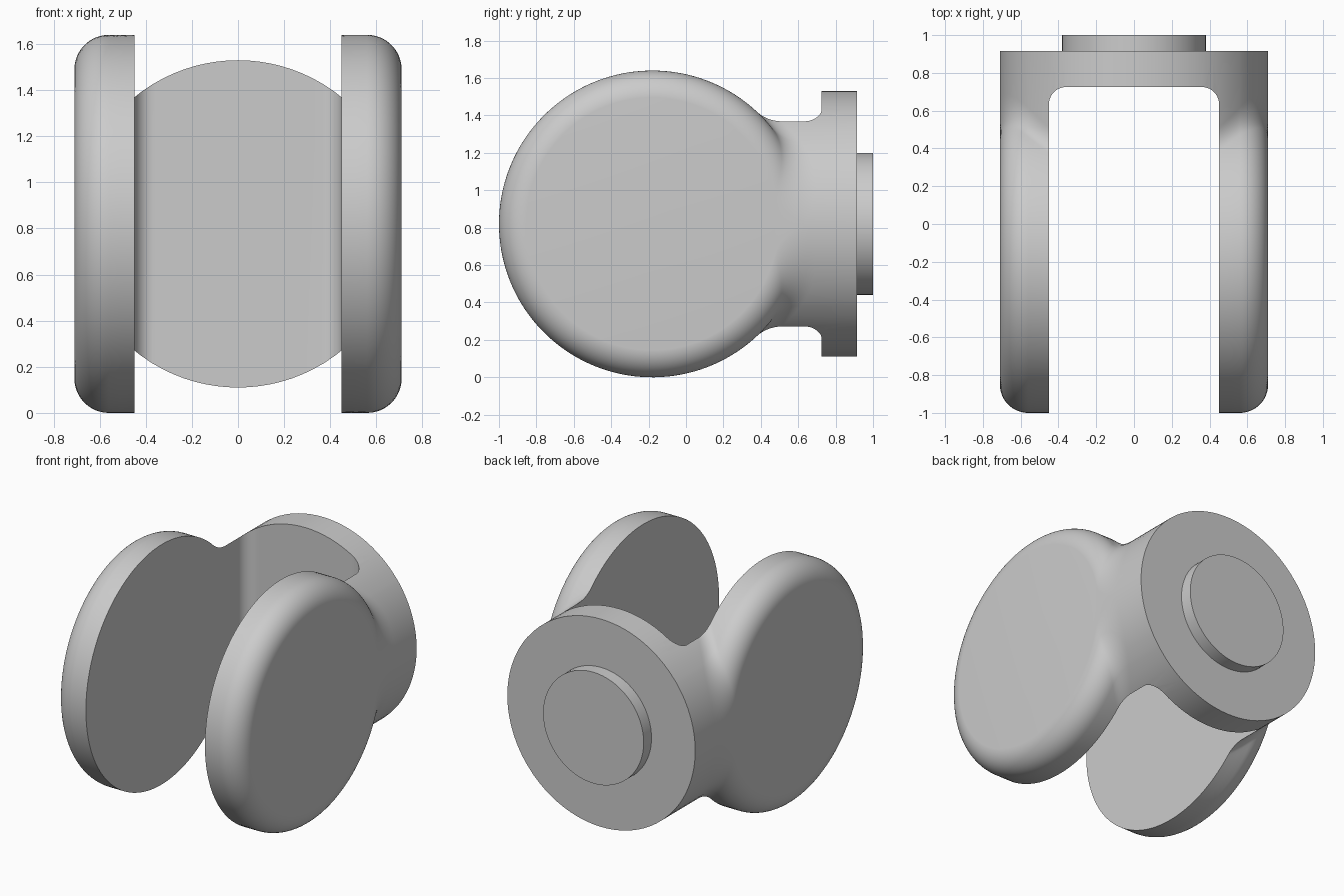
import bpy, bmesh
from math import sin, cos, pi, sqrt, atan2, radians
from mathutils import Matrix

cube = bpy.data.objects.get("Cube")
if cube:
    bpy.data.objects.remove(cube, do_unlink=True)

MID_Z = 0.82          # height of both axes
DISC_Y, DISC_R = -0.18, 0.82
HALF_W, EDGE_R = 0.71, 0.15
FILLET = 0.2
BACK_Y = 0.915
SLOT_X, SLOT_Y = 0.45, 0.725

grey = bpy.data.materials.new("plain grey")
grey.use_nodes = True
colour = (0.6, 0.6, 0.6, 1)
grey.diffuse_color = colour
grey.node_tree.nodes["Principled BSDF"].inputs["Base Color"].default_value = colour


def make_object(name, bm):
    bmesh.ops.recalc_face_normals(bm, faces=bm.faces)
    mesh = bpy.data.meshes.new(name)
    bm.to_mesh(mesh)
    bm.free()
    mesh.materials.append(grey)
    obj = bpy.data.objects.new(name, mesh)
    bpy.context.collection.objects.link(obj)
    return obj


def activate(obj):
    bpy.ops.object.select_all(action='DESELECT')
    obj.select_set(True)
    bpy.context.view_layer.objects.active = obj


def outline(x):
    """Side outline at x: round disc blended into the round neck."""
    over = max(0, abs(x) - (HALF_W - EDGE_R))
    radius = DISC_R - EDGE_R + sqrt(max(0, EDGE_R**2 - over**2))
    neck = sqrt(max(0, HALF_W**2 - x**2))
    rise = neck + FILLET
    run = sqrt((radius + FILLET)**2 - rise**2)
    a = atan2(rise, run)
    top = [(BACK_Y, neck)]
    steps = 12
    for i in range(steps + 1):
        t = -pi / 2 + (a - pi / 2) * i / steps
        top.append((DISC_Y + run + FILLET * cos(t), rise + FILLET * sin(t)))
    steps = 56
    for i in range(1, steps + 1):
        t = a + (pi - a) * i / steps
        top.append((DISC_Y + radius * cos(t), radius * sin(t)))
    return top + [(y, -z) for y, z in reversed(top[:-1])]


# Fork body: loft of side outlines, with rounded outer rims
flat = HALF_W - EDGE_R
rim = [flat + (EDGE_R - 0.0001) * sin(pi / 2 * i / 16) for i in range(1, 17)]
stations = [-x for x in reversed(rim)]
stations += [-flat + 2 * flat * i / 24 for i in range(25)] + rim
bm = bmesh.new()
rings = [[bm.verts.new((x, y, MID_Z + z)) for y, z in outline(x)] for x in stations]
for r0, r1 in zip(rings, rings[1:]):
    for i in range(len(r0)):
        j = (i + 1) % len(r0)
        bm.faces.new((r0[i], r0[j], r1[j], r1[i]))
bm.faces.new(rings[0])
bm.faces.new(rings[-1])
fork = make_object("fork_body", bm)

# Slot between the two cheeks, with rounded inner corners
bm = bmesh.new()
front = -1.5
bmesh.ops.create_cube(bm, size=1, matrix=Matrix.Translation(
    (0, (SLOT_Y + front) / 2, MID_Z)) @ Matrix.Diagonal((2 * SLOT_X, SLOT_Y - front, 3, 1)))
corners = [e for e in bm.edges
           if all(v.co.y > 0 for v in e.verts) and abs(e.verts[0].co.z - e.verts[1].co.z) > 1]
bmesh.ops.bevel(bm, geom=corners, offset=0.09, segments=10, profile=0.5, affect='EDGES')
cutter = make_object("slot_cutter", bm)
cutter.hide_render = True
cut = fork.modifiers.new("slot", 'BOOLEAN')
cut.operation = 'DIFFERENCE'
cut.solver = 'EXACT'
cut.object = cutter
activate(fork)
bpy.ops.object.modifier_apply(modifier=cut.name)
bpy.data.objects.remove(cutter, do_unlink=True)

# Round boss on the back
bm = bmesh.new()
bmesh.ops.create_cone(bm, cap_ends=True, segments=96, radius1=0.38, radius2=0.38, depth=0.12,
                      matrix=Matrix.Translation((0, 0.94, MID_Z)) @ Matrix.Rotation(pi / 2, 4, 'X'))
boss = make_object("back_boss", bm)

for obj in (fork, boss):
    activate(obj)
    bpy.ops.object.shade_smooth_by_angle(angle=radians(30))
